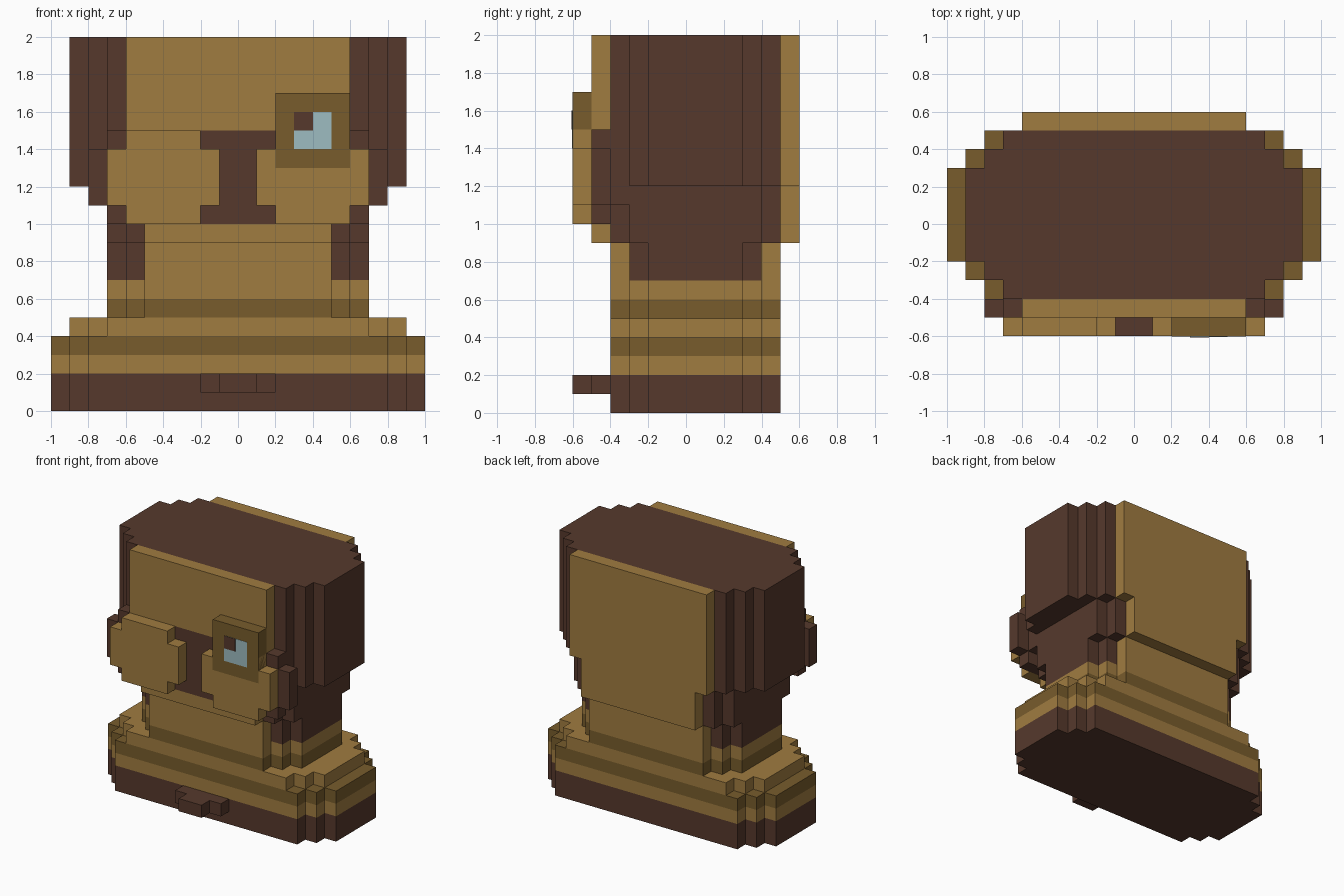
import bpy
import bmesh

U = 0.1  # block size

if "Cube" in bpy.data.objects:
    bpy.data.objects.remove(bpy.data.objects["Cube"], do_unlink=True)


def material(name, *srgb):
    """Flat colour given as 0-255 display values."""
    linear = [((c / 255 + 0.055) / 1.055) ** 2.4 for c in srgb]
    mat = bpy.data.materials.new(name)
    mat.use_nodes = True
    mat.diffuse_color = (*linear, 1)
    bsdf = mat.node_tree.nodes["Principled BSDF"]
    bsdf.inputs["Base Color"].default_value = (*linear, 1)
    bsdf.inputs["Roughness"].default_value = 0.9
    return mat


BROWN = material("dark_brown", 86, 57, 44)
TAN = material("tan", 160, 124, 64)
OLIVE = material("olive_brown", 120, 92, 44)
BLUE = material("pale_blue", 157, 188, 193)


def stepped(name, mat, half, lo, hi, start, end, steps=1, plane="xy", centre=0.0):
    """Block with staircase corners: each step is one unit narrower and longer.

    half is the half width in x, lo..hi the range of the widest step along the
    second axis of the plane, start..end the range along the extrusion axis.
    All sizes are in blocks."""
    top_right = []
    for i in range(steps):
        top_right += [(half - i, hi + i - (1 if i else 0)), (half - i, hi + i)]
    bottom_right = []
    for i in range(steps):
        bottom_right += [(half - i, lo - i + (1 if i else 0)), (half - i, lo - i)]
    right = bottom_right[::-1] + top_right
    # The two middle runs share one straight side
    outline = right + [(-a, b) for a, b in reversed(right)]

    def place(a, b, c):
        return [U * v for v in ((a + centre, b, c) if plane == "xy" else (a + centre, c, b))]

    bm = bmesh.new()
    verts = [bm.verts.new(place(a, b, start)) for a, b in outline]
    face = bm.faces.new(verts)
    extruded = bmesh.ops.extrude_face_region(bm, geom=[face])["geom"]
    shift = U * (end - start)
    bmesh.ops.translate(bm, verts=[g for g in extruded if isinstance(g, bmesh.types.BMVert)],
                        vec=(0, 0, shift) if plane == "xy" else (0, shift, 0))
    bmesh.ops.remove_doubles(bm, verts=bm.verts, dist=1e-5)
    bmesh.ops.recalc_face_normals(bm, faces=bm.faces)
    mesh = bpy.data.meshes.new(name)
    bm.to_mesh(mesh)
    bm.free()
    mesh.materials.append(mat)
    obj = bpy.data.objects.new(name, mesh)
    bpy.context.collection.objects.link(obj)
    return obj


# Plinth with coloured bands
stepped("base_bottom", BROWN, 10, -2, 3, 0, 2, 3)
stepped("base_lower_band", TAN, 10, -2, 3, 2, 3, 3)
stepped("base_upper_band", OLIVE, 10, -2, 3, 3, 4, 3)
stepped("shoulder_step", TAN, 9, -2, 3, 4, 5, 3)
stepped("base_front_nub", BROWN, 2, -5, -4, 1, 2, 2)

# Neck: collar bands, dark sides, light front and back
stepped("collar_lower", OLIVE, 7, -2, 3, 5, 6, 3)
stepped("collar_upper", TAN, 7, -2, 3, 6, 7, 3)
stepped("neck_sides", BROWN, 7, -2, 3, 7, 9, 2)
stepped("neck_front", TAN, 5, -4, -3, 7, 9)
stepped("neck_back", TAN, 5, 4, 5, 7, 9)

# Lower head
stepped("jaw", BROWN, 7, -3, 4, 9, 12, 2)
stepped("chin_panel", TAN, 5, -5, -4, 9, 10)
stepped("nape_panel", TAN, 5, 5, 6, 9, 12)

# Upper head with front and back panels
stepped("upper_head", BROWN, 9, -2, 3, 12, 20, 3)
stepped("forehead_panel", TAN, 6, -5, -4, 15, 20)
stepped("back_panel", TAN, 6, 5, 6, 12, 20)

# Face mask and raised cheek pads
stepped("mask_rear", BROWN, 7, 11, 14, -4, -3, plane="xz")
stepped("mask", BROWN, 8, 11, 14, -5, -4, 2, "xz")
for side, sign in (("left", 1), ("right", -1)):
    stepped(side + "_cheek_pad", TAN, 3, 11, 14, -6, -5, 2, "xz", 4 * sign)

# Single eyepiece with thin painted plates
stepped("eyepiece", OLIVE, 2, 13, 17, -6.02, -5, plane="xz", centre=4)
stepped("eye", BLUE, 1, 14, 16, -6.04, -6.01, plane="xz", centre=4)
stepped("pupil", BROWN, 0.5, 15, 16, -6.06, -6.03, plane="xz", centre=3.5)
